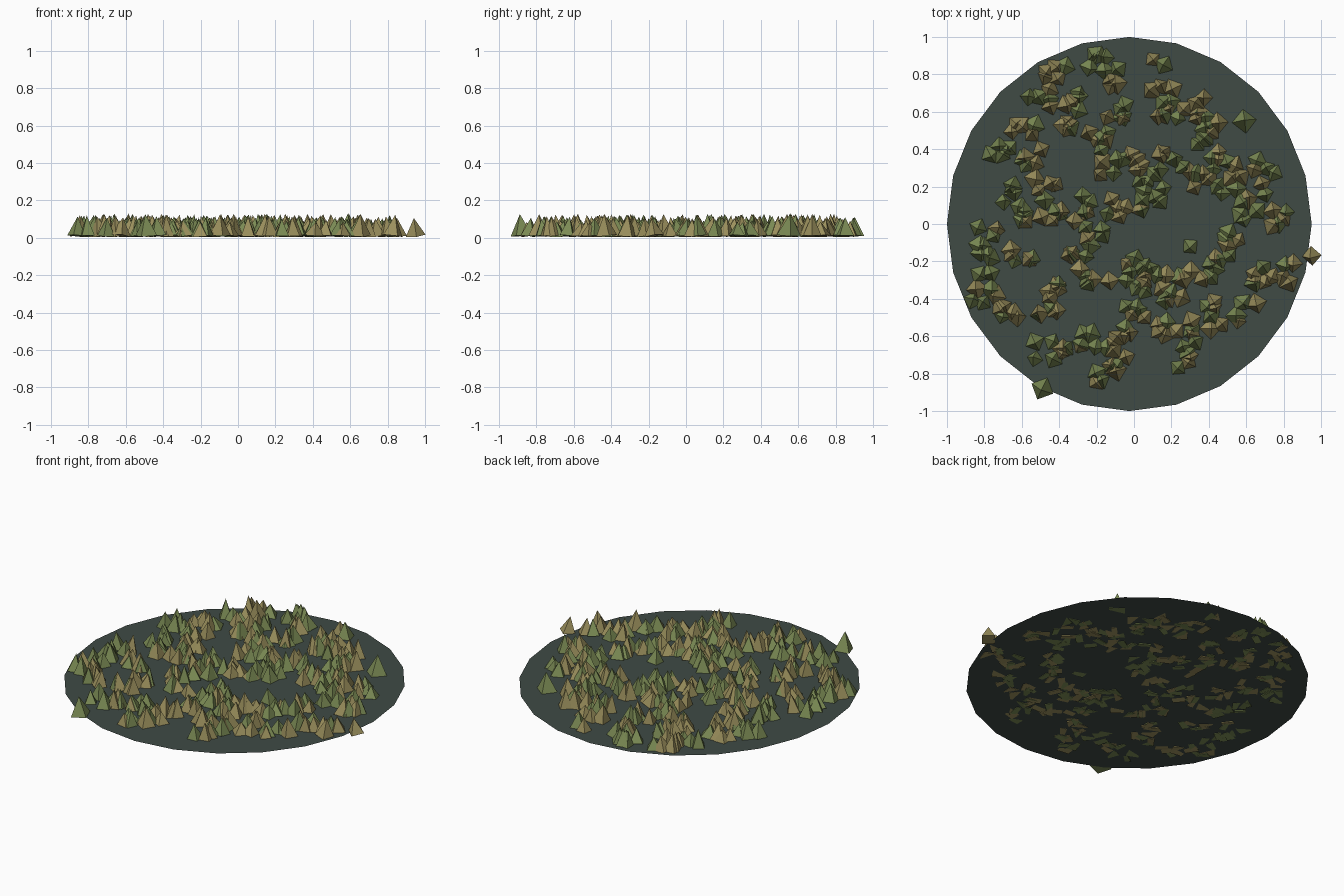
import bpy, bmesh, math, random
from mathutils import Matrix, Vector, Euler

if "Cube" in bpy.data.objects:
    bpy.data.objects.remove(bpy.data.objects["Cube"])

random.seed(7)
GROUND_Z = 0.011


def make_object(name, bm, color):
    mesh = bpy.data.meshes.new(name)
    bm.to_mesh(mesh)
    bm.free()
    obj = bpy.data.objects.new(name, mesh)
    bpy.context.collection.objects.link(obj)
    mat = bpy.data.materials.new(name + "_material")
    mat.diffuse_color = (*color, 1)
    mat.use_nodes = True
    mat.node_tree.nodes["Principled BSDF"].inputs["Base Color"].default_value = mat.diffuse_color
    mesh.materials.append(mat)


def add_tuft(bm, x, y, radius, height):
    # four-sided blade clump, leaning slightly
    lean = Euler((random.uniform(-.14, .14), random.uniform(-.14, .14),
                  random.uniform(0, math.pi / 2))).to_matrix().to_4x4()
    place = Matrix.Translation((x, y, GROUND_Z)) @ lean
    bmesh.ops.create_cone(bm, cap_ends=True, segments=4, radius1=radius, radius2=0,
                          depth=height,
                          matrix=place @ Matrix.Translation((0, 0, height / 2)))


# ground disc: flat 24-sided patch
bm = bmesh.new()
bmesh.ops.create_circle(bm, cap_ends=True, segments=24, radius=1,
                        matrix=Matrix.Translation((-.025, 0, GROUND_Z)) @ Matrix.Diagonal((.975, 1, 1, 1)))
make_object("ground_disc", bm, (.05, .07, .06))

# centres of the grass patches
patches = [
    (-.2, .88), (-.4, .8), (-.12, .78), (-.5, .67), (-.3, .65), (-.1, .6),
    (.15, .7), (.33, .62), (-.6, .5), (-.35, .48), (-.2, .45), (-.72, .4), (-.53, .36),
    (.2, .58), (.38, .56), (.4, .42), (-.15, .33), (.02, .33), (.2, .33), (.48, .33),
    (.68, .28), (-.65, .15), (-.47, .2), (.1, .22), (.35, .25), (.52, .2),
    (-.8, -.05), (-.6, .02), (-.45, .05), (-.28, .08), (-.1, .1), (.08, .08), (.6, .06),
    (.8, .02), (-.2, -.05), (.52, -.1), (-.8, -.2), (-.6, -.15), (-.3, -.2), (0, -.2),
    (.4, -.22), (-.8, -.37), (-.4, -.35), (-.2, -.3), (0, -.33), (.12, -.3), (.3, -.3),
    (.65, -.28), (.8, -.25), (-.67, -.48), (-.48, -.45), (0, -.45), (.23, -.42),
    (.45, -.47), (.6, -.47), (-.25, -.6), (-.05, -.6), (.17, -.57), (.35, -.57),
    (-.38, -.67), (-.1, -.7), (.25, -.72), (-.15, -.8)]
singles = [(.59, .55, .066), (.3, -.12, .05), (.95, -.17, .053), (-.49, -.88, .064),
           (-.53, -.72, .045), (-.53, -.63, .055), (.1, .88, .045), (.16, .85, .055), (.7, .16, .05)]

# tufts in two colours
green, straw = bmesh.new(), bmesh.new()
for cx, cy in patches:
    for i in range(5):
        a, d = random.uniform(0, 2 * math.pi), .075 * math.sqrt(random.random())
        add_tuft(random.choice((green, straw)), cx + d * math.cos(a), cy + d * math.sin(a),
                 random.uniform(.046, .06), random.uniform(.07, .118))
for i, (x, y, r) in enumerate(singles):
    add_tuft(straw if i in (2, 6) else green, x, y, r, r * 1.8)
make_object("green_tufts", green, (.20, .26, .09))
make_object("straw_tufts", straw, (.33, .28, .11))
